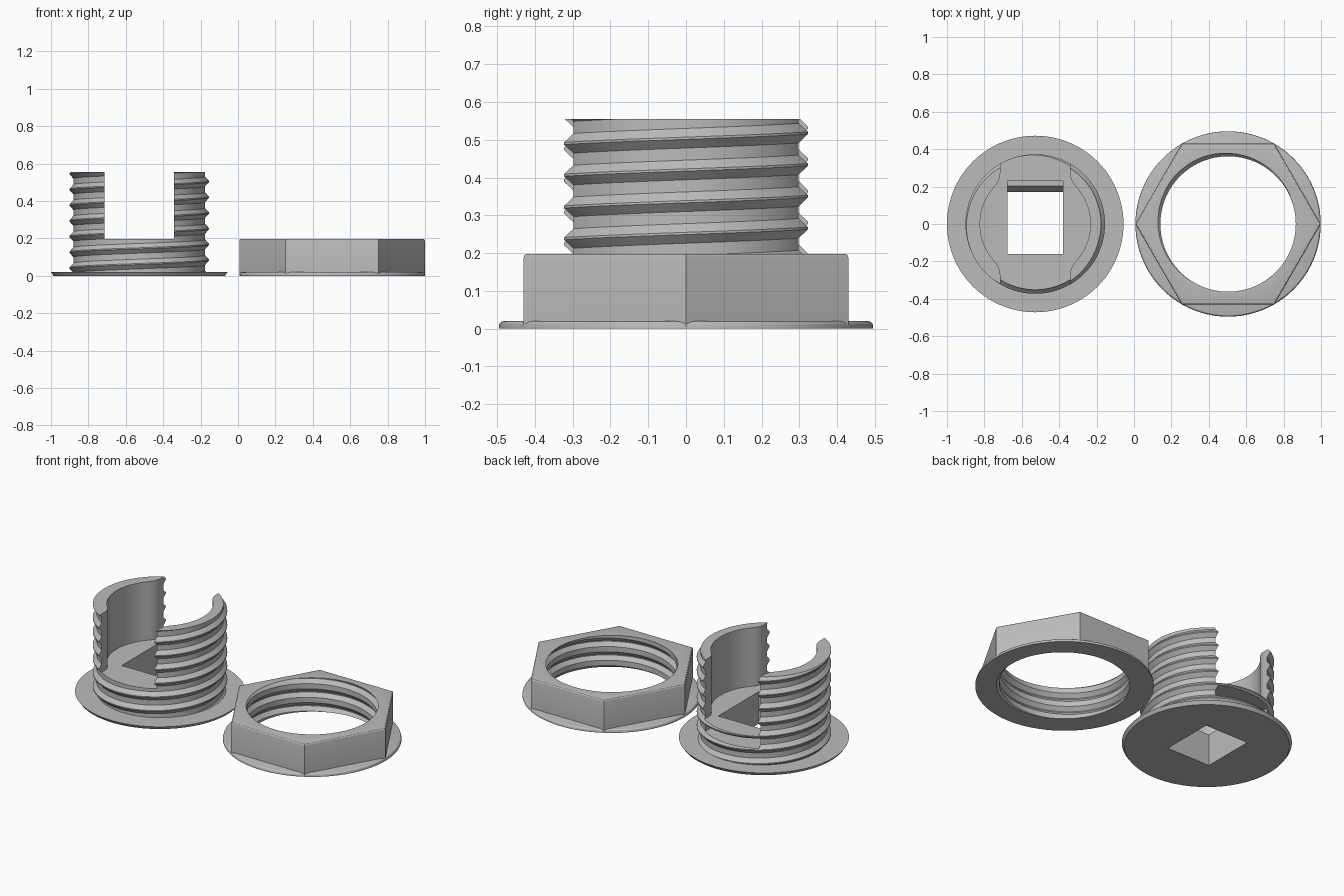
import bpy, bmesh
from math import sin, cos, pi, tau, radians
from mathutils import Matrix, Vector

cube = bpy.data.objects.get("Cube")
if cube:
    bpy.data.objects.remove(cube)

grey = bpy.data.materials.new("plain grey")
grey.use_nodes = True
grey.diffuse_color = (0.5, 0.5, 0.5, 1)
grey.node_tree.nodes["Principled BSDF"].inputs["Base Color"].default_value = (0.5, 0.5, 0.5, 1)

BOLT_X, NUT_X = -0.528, 0.503
PITCH = 0.084


def make(name, bm, x):
    bmesh.ops.recalc_face_normals(bm, faces=bm.faces)
    mesh = bpy.data.meshes.new(name)
    bm.to_mesh(mesh)
    bm.free()
    mesh.materials.append(grey)
    ob = bpy.data.objects.new(name, mesh)
    ob.location.x = x
    bpy.context.collection.objects.link(ob)
    return ob


def disc(name, x, low_r, top_r, height, sides, bevel=0, turn=0):
    """Tapered prism standing on the ground with an optional rounded top rim."""
    bm = bmesh.new()
    bmesh.ops.create_cone(bm, cap_ends=True, segments=sides, radius1=low_r, radius2=top_r,
                          depth=height, matrix=Matrix.Rotation(turn, 4, 'Z'))
    bmesh.ops.translate(bm, verts=bm.verts, vec=(0, 0, height / 2))
    if bevel:
        rim = [e for e in bm.edges if all(v.co.z > height * 0.9 for v in e.verts)]
        bmesh.ops.bevel(bm, geom=rim, offset=bevel, segments=3, profile=0.5, affect='EDGES')
    return make(name, bm, x)


def threaded_rod(name, x, root, crest, low, high, steps=96):
    """Right-handed helical ridge swept around a core, trimmed flat at both ends."""
    bm = bmesh.new()
    ridge = [(-0.026, root), (-0.003, crest), (0.003, crest), (0.026, root)]
    turns = range(int(low / PITCH) - 3, int(high / PITCH) + 3)
    cols = []
    for i in range(steps):
        a = tau * i / steps
        cols.append([bm.verts.new((r * cos(a), r * sin(a), PITCH * (k + i / steps) + dz))
                     for k in turns for dz, r in ridge])
    for i in range(steps):
        here, there = cols[i], cols[(i + 1) % steps]
        shift = len(ridge) if i == steps - 1 else 0
        for j in range(len(here) - 1 - shift):
            bm.faces.new((here[j], there[j + shift], there[j + 1 + shift], here[j + 1]))
    for z, way in ((low, -1), (high, 1)):
        bmesh.ops.bisect_plane(bm, geom=bm.verts[:] + bm.edges[:] + bm.faces[:], dist=1e-6,
                               plane_co=(0, 0, z), plane_no=(0, 0, way), clear_outer=True)
    bmesh.ops.holes_fill(bm, edges=[e for e in bm.edges if e.is_boundary], sides=0)
    return make(name, bm, x)


def prism(name, x, outline, shift):
    """Extrude a closed outline along a vector."""
    bm = bmesh.new()
    face = bm.faces.new([bm.verts.new(p) for p in outline])
    ext = bmesh.ops.extrude_face_region(bm, geom=[face])["geom"]
    bmesh.ops.translate(bm, vec=shift, verts=[g for g in ext if isinstance(g, bmesh.types.BMVert)])
    return make(name, bm, x)


def combine(target, other, operation):
    mod = target.modifiers.new(operation.lower(), 'BOOLEAN')
    mod.operation, mod.object, mod.solver = operation, other, 'EXACT'
    bpy.context.view_layer.objects.active = target
    bpy.ops.object.modifier_apply(modifier=mod.name)
    bpy.data.objects.remove(other)


def finish(ob):
    bpy.ops.object.select_all(action='DESELECT')
    ob.select_set(True)
    bpy.context.view_layer.objects.active = ob
    bpy.ops.object.shade_smooth_by_angle(angle=radians(25))


# Threaded bushing with a thin flange
bushing = threaded_rod("threaded_bushing", BOLT_X, 0.352, 0.373, 0.01, 0.555)
combine(bushing, disc("bushing_flange", BOLT_X, 0.458, 0.472, 0.02, 96), 'UNION')

# Upper opening: round bore joined to a straight slot, with eased corners
HALF, BORE, FLOOR = 0.187, 0.295, 0.197
ease = radians(40)
quarter = [Vector((BORE * cos(ease * i / 10), BORE * sin(ease * i / 10))) for i in range(11)]
start, corner, end = quarter[-1], Vector((HALF, 0.228)), Vector((HALF, 0.27))
for i in range(1, 7):
    t = i / 6
    quarter.append(start * (1 - t) ** 2 + corner * 2 * t * (1 - t) + end * t * t)
quarter.append(Vector((HALF, 0.5)))
half_loop = [(p.x, p.y) for p in quarter] + [(-p.x, p.y) for p in reversed(quarter)]
loop = half_loop + [(px, -py) for px, py in reversed(half_loop[1:-1])]
combine(bushing, prism("bore_cutter", BOLT_X, [(px, py, FLOOR) for px, py in loop], (0, 0, 1)),
        'DIFFERENCE')

# Square hole through the base, with a sloped step on its rear side
W = 0.148
hole = [(-W, -0.16, -0.1), (-W, 0.17, -0.1), (-W, 0.17, 0.07), (-W, 0.203, 0.12),
        (-W, 0.23, 0.12), (-W, 0.23, 0.3), (-W, -0.16, 0.3)]
combine(bushing, prism("hole_cutter", BOLT_X, hole, (2 * W, 0, 0)), 'DIFFERENCE')

# Flat slot from the step out through the rear wall
slot = [(-HALF, 0.22, 0.12), (-HALF, 0.5, 0.12), (-HALF, 0.5, 0.177), (-HALF, 0.22, 0.177)]
combine(bushing, prism("slot_cutter", BOLT_X, slot, (2 * HALF, 0, 0)), 'DIFFERENCE')
finish(bushing)

# Hexagonal nut with a round washer base and threaded bore
nut = disc("hex_nut", NUT_X, 0.496, 0.496, 0.198, 6, bevel=0.01, turn=pi / 2)
for v in nut.data.vertices:
    if v.co.z < 0.01:
        v.co.z = 0.005
# Turn the hexagon so that two corners lie on the x axis
if max(v.co.x for v in nut.data.vertices) < 0.48:
    nut.data.transform(Matrix.Rotation(pi / 6, 4, 'Z'))
combine(nut, disc("nut_washer", NUT_X, 0.4955, 0.4955, 0.02, 96, bevel=0.014), 'UNION')
combine(nut, threaded_rod("tap_cutter", NUT_X, 0.362, 0.383, -0.05, 0.25), 'DIFFERENCE')
finish(nut)
